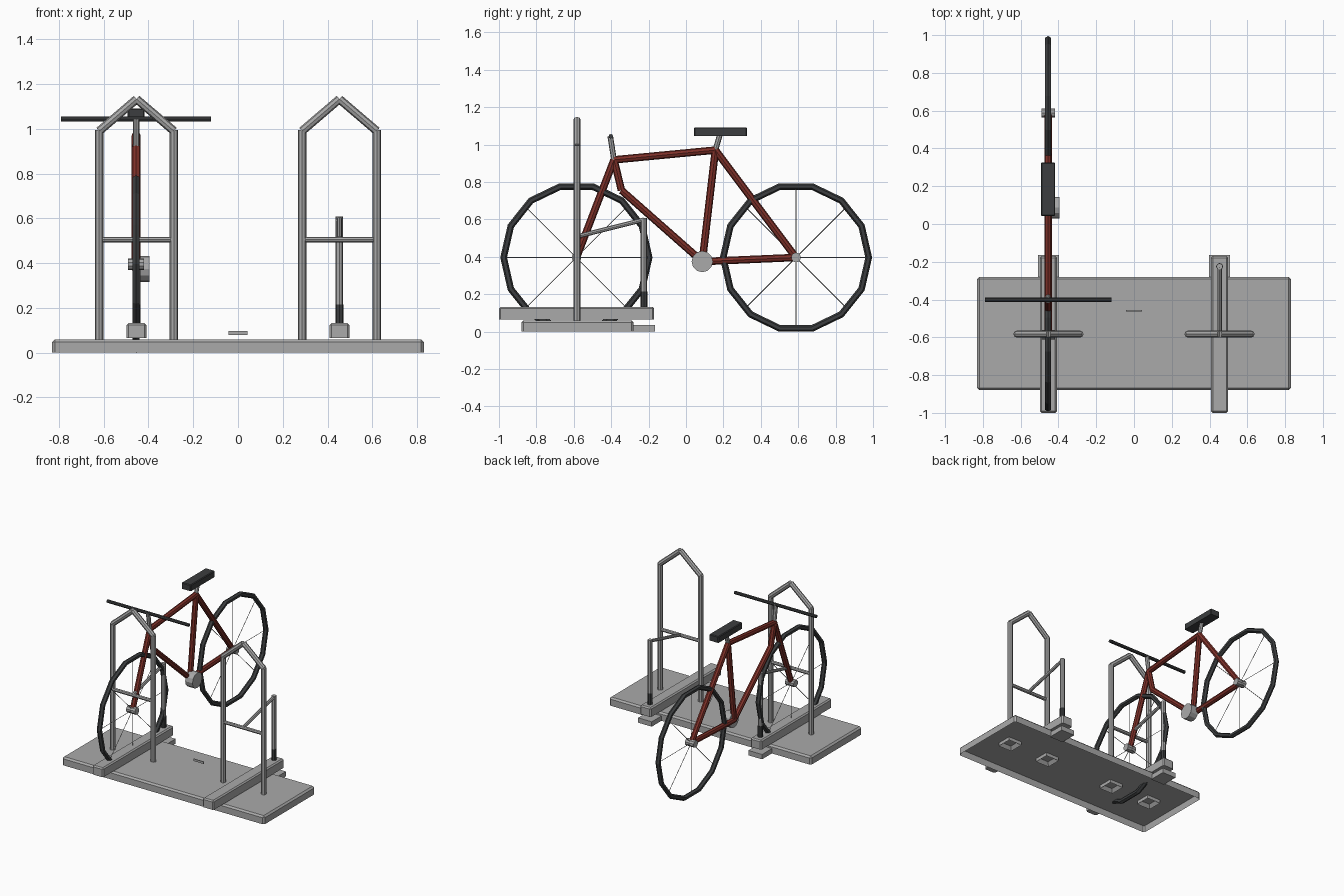
import bpy, bmesh, math
from mathutils import Vector, Matrix

if "Cube" in bpy.data.objects:
    bpy.data.objects.remove(bpy.data.objects["Cube"])


def material(name, rgb):
    m = bpy.data.materials.new(name)
    m.use_nodes = True
    m.diffuse_color = (*rgb, 1)
    m.node_tree.nodes["Principled BSDF"].inputs["Base Color"].default_value = (*rgb, 1)
    return m


STEEL = material("grey steel", (0.40, 0.40, 0.40))
RED = material("dark red paint", (0.21, 0.03, 0.022))
BLACK = material("black rubber", (0.045, 0.048, 0.05))


def finish(name, bm, mat):
    me = bpy.data.meshes.new(name)
    bm.to_mesh(me)
    bm.free()
    me.materials.append(mat)
    ob = bpy.data.objects.new(name, me)
    bpy.context.collection.objects.link(ob)
    return ob


def tube(name, a, b, r, mat, sides=8):
    """Straight round bar from point a to point b."""
    a, b = Vector(a), Vector(b)
    d = b - a
    bm = bmesh.new()
    place = Matrix.Translation((a + b) / 2) @ d.to_track_quat('Z', 'Y').to_matrix().to_4x4()
    bmesh.ops.create_cone(bm, cap_ends=True, segments=sides, radius1=r, radius2=r,
                          depth=d.length, matrix=place)
    return finish(name, bm, mat)


def box(name, lo, hi, mat, bevel=0.0, wall=0.0, depth=0.0):
    """Bevelled box; with a wall thickness its underside is hollowed out."""
    lo, hi = Vector(lo), Vector(hi)
    bm = bmesh.new()
    bmesh.ops.create_cube(bm, size=1, matrix=Matrix.Translation((lo + hi) / 2)
                          @ Matrix.Diagonal((*(hi - lo), 1)))
    if bevel:
        edges = [e for e in bm.edges if max(v.co.z for v in e.verts) > lo.z + 1e-4]
        bmesh.ops.bevel(bm, geom=edges, offset=bevel, segments=1, affect='EDGES')
    if wall:
        bm.normal_update()
        under = [f for f in bm.faces if f.normal.z < -0.99]
        bmesh.ops.inset_region(bm, faces=under, thickness=wall)
        for v in {v for f in under for v in f.verts}:
            v.co.z += depth
    return finish(name, bm, mat)


# Base platform, hollow underneath, with a small plate at its middle
box("base_platform", (-0.83, -0.88, 0), (0.83, -0.28, 0.06), STEEL, 0.012, 0.008, 0.045)
box("centre_plate", (-0.042, -0.462, 0.08), (0.042, -0.456, 0.096), STEEL)

# Two identical parking stands
STAND_X, STAND_Y, HALF = 0.453, -0.583, 0.167
for side, cx in (("right", -STAND_X), ("left", STAND_X)):
    box(side + "_wheel_rail", (cx - 0.045, -1, 0.065), (cx + 0.045, -0.17, 0.132), STEEL, 0.009)
    box(side + "_rear_foot", (cx - 0.056, -0.29, 0), (cx + 0.056, -0.165, 0.036), STEEL)
    apex = (cx, STAND_Y, 1.133)
    for end, s in (("inner", -1), ("outer", 1)):
        px = cx + s * HALF
        tube(f"{side}_{end}_post", (px, STAND_Y, 0.05), (px, STAND_Y, 0.995), 0.019, STEEL)
        tube(f"{side}_{end}_roof_bar", (px, STAND_Y, 0.99), apex, 0.019, STEEL)
        box(f"{side}_{end}_post_socket", (px - 0.055, STAND_Y - 0.055, 0.02),
            (px + 0.055, STAND_Y + 0.055, 0.05), STEEL, 0, 0.026, 0.025)
    tube(side + "_cross_bar", (cx - HALF, STAND_Y, 0.505), (cx + HALF, STAND_Y, 0.505), 0.013, STEEL)
    tube(side + "_brace_bar", (cx, STAND_Y, 0.508), (cx, -0.225, 0.598), 0.012, STEEL)
    tube(side + "_rear_post", (cx, -0.225, 0.13), (cx, -0.225, 0.608), 0.017, STEEL)
    tube(side + "_rear_post_sleeve", (cx, -0.225, 0.13), (cx, -0.225, 0.215), 0.0185, BLACK)

# Bicycle, standing in the right stand
BX = -0.455
AXLE_Z = 0.396


def bike(y, z):
    return (BX, y, z)


for end, y in (("front", -0.586), ("rear", 0.588)):
    bpy.ops.mesh.primitive_torus_add(major_segments=14, minor_segments=6,
                                     major_radius=0.389, minor_radius=0.018)
    tyre = bpy.context.object
    tyre.name = end + "_tyre"
    tyre.matrix_world = (Matrix.Translation(bike(y, AXLE_Z)) @ Matrix.Rotation(math.pi / 2, 4, 'Y')
                         @ Matrix.Rotation(math.pi / 2, 4, 'Z'))
    tyre.data.materials.append(BLACK)
    tube(end + "_hub", (BX - 0.036, y, AXLE_Z), (BX + 0.036, y, AXLE_Z), 0.026, STEEL, 10)
    for i in range(4):
        t = i * math.pi / 4
        dy, dz = 0.385 * math.cos(t), 0.385 * math.sin(t)
        tube(f"{end}_spoke_{i + 1}", bike(y - dy, AXLE_Z - dz), bike(y + dy, AXLE_Z + dz),
             0.0022, STEEL, 4)

# Frame joints and tubes
head, lower_head = bike(-0.385, 0.918), bike(-0.345, 0.755)
seat_joint, crank = bike(0.157, 0.97), bike(0.087, 0.374)
front_axle, rear_axle = bike(-0.58, 0.41), bike(0.588, AXLE_Z)
for name, a, b in (("top_tube", head, seat_joint), ("seat_tube", seat_joint, crank),
                   ("down_tube", lower_head, crank), ("head_tube", head, lower_head),
                   ("fork", head, front_axle), ("chain_stay", crank, rear_axle),
                   ("seat_stay", seat_joint, rear_axle)):
    tube(name, a, b, 0.02, RED)

# Crank drum, handlebar and saddle
tube("crank_drum", (BX, 0.087, 0.374), (BX + 0.06, 0.087, 0.374), 0.057, STEEL, 12)
tube("handlebar_stem", head, bike(-0.405, 1.045), 0.015, STEEL)
tube("handlebar", (-0.79, -0.402, 1.044), (-0.12, -0.402, 1.044), 0.012, BLACK)
tube("seat_post", seat_joint, bike(0.182, 1.055), 0.015, STEEL)
box("saddle", (BX - 0.038, 0.042, 1.046), (BX + 0.038, 0.325, 1.092), BLACK, 0.005)
